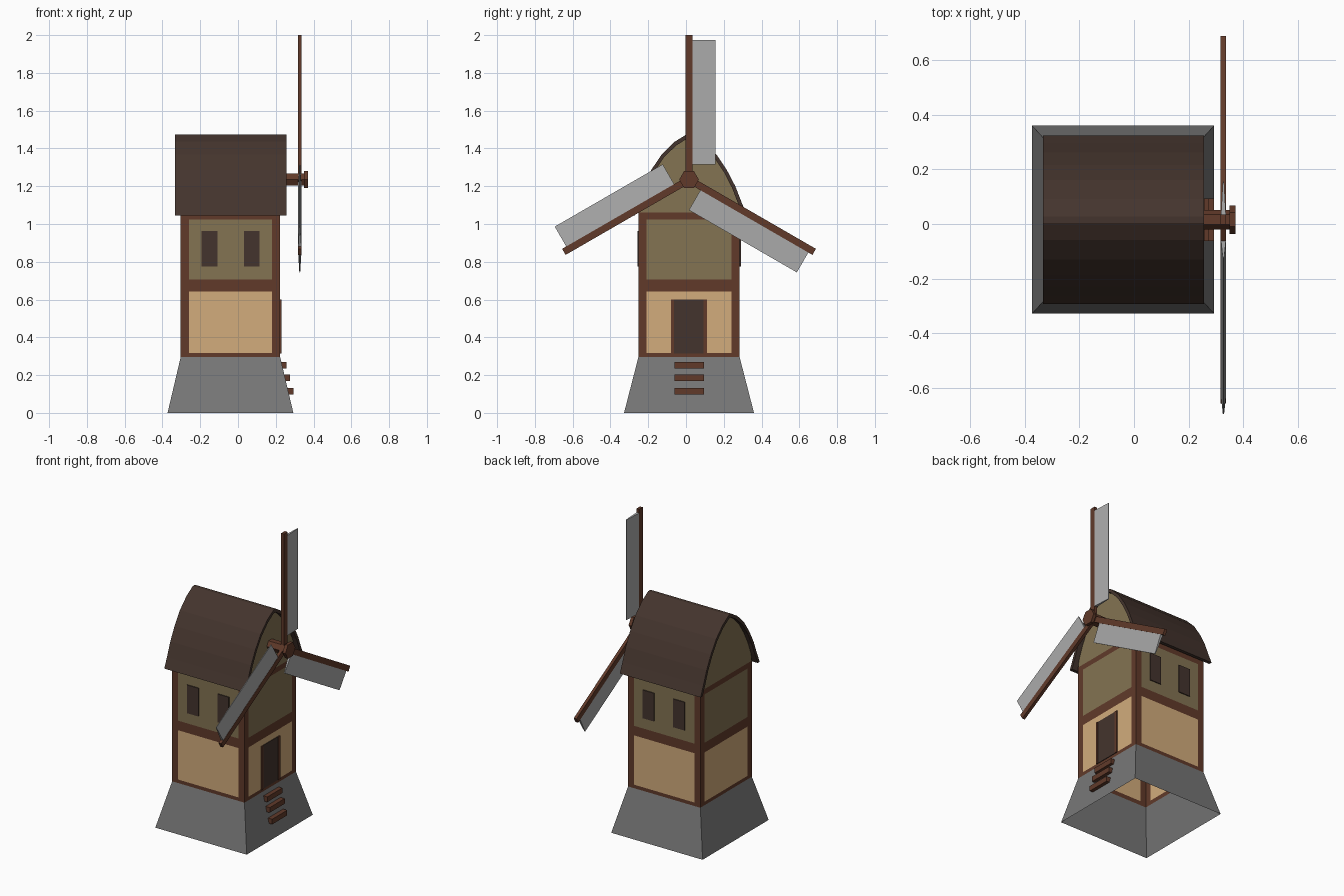
import bpy, math
from mathutils import Matrix, Vector

if "Cube" in bpy.data.objects:
    bpy.data.objects.remove(bpy.data.objects["Cube"])

CX, CY = -0.04, 0.016          # tower axis
HX, HY = 0.2635, 0.268         # tower half sizes


def material(name, rgb):
    m = bpy.data.materials.new(name)
    lin = [min(1, c * 1.04 / 255) ** 2.2 for c in rgb]
    m.diffuse_color = (*lin, 1)
    m.use_nodes = True
    m.node_tree.nodes["Principled BSDF"].inputs["Base Color"].default_value = m.diffuse_color
    return m


STONE = material("stone_grey", (114, 114, 114))
PLASTER = material("tan_plaster", (201, 164, 118))
OLIVE = material("olive_boards", (125, 110, 80))
TIMBER = material("brown_timber", (93, 58, 44))
DARK = material("dark_brown", (67, 53, 47))
CLOTH = material("sail_grey", (164, 164, 164))


def mesh(name, verts, faces, mats, ids=None):
    me = bpy.data.meshes.new(name)
    me.from_pydata([tuple(v) for v in verts], [], faces)
    for m in mats:
        me.materials.append(m)
    if ids:
        for p, i in zip(me.polygons, ids):
            p.material_index = i
    me.update()
    ob = bpy.data.objects.new(name, me)
    bpy.context.collection.objects.link(ob)
    return ob


def box(name, lo, hi, mat):
    v = [(x, y, z) for x in (lo[0], hi[0]) for y in (lo[1], hi[1]) for z in (lo[2], hi[2])]
    f = [(0, 1, 3, 2), (4, 6, 7, 5), (0, 4, 5, 1), (2, 3, 7, 6), (0, 2, 6, 4), (1, 5, 7, 3)]
    return mesh(name, v, f, [mat])


def prism_x(name, outline, x0, x1, mat):
    """Extrude a closed counter-clockwise (y, z) outline along x."""
    n = len(outline)
    v = [(x, y, z) for x in (x0, x1) for y, z in outline]
    f = [(i, (i + 1) % n, n + (i + 1) % n, n + i) for i in range(n)]
    f += [tuple(range(n - 1, -1, -1)), tuple(range(n, 2 * n))]
    return mesh(name, v, f, [mat])


# Stone base: hollow sloping skirt, open at top and bottom
signs = [(-1, -1), (1, -1), (1, 1), (-1, 1)]
ring = [(CX + sx * a, CY + sy * b, z) for a, b, z in ((0.333, 0.344, 0), (HX, HY, 0.295))
        for sx, sy in signs]
mesh("stone_base", ring, [(i, (i + 1) % 4, 4 + (i + 1) % 4, 4 + i) for i in range(4)], [STONE])

# Timber-framed walls: a grid per side, coloured by row and column
levels = [0.29, 0.318, 0.643, 0.706, 1.025, 1.06]
for k, side in enumerate(("front_wall", "right_wall", "back_wall", "left_wall")):
    a, b = (Vector((CX + s[0] * HX, CY + s[1] * HY, 0)) for s in (signs[k], signs[(k + 1) % 4]))
    length = (b - a).length
    cols = [0, 0.043, length - 0.043, length]
    v = [a + (b - a) * (u / length) + Vector((0, 0, z)) for z in levels for u in cols]
    f, ids = [], []
    for r in range(5):
        for c in range(3):
            f.append((r * 4 + c, r * 4 + c + 1, r * 4 + c + 5, r * 4 + c + 4))
            ids.append(0 if c != 1 or r in (0, 2, 4) else (1 if r == 1 else 2))
    mesh(side, v, f, [TIMBER, PLASTER, OLIVE], ids)

# Curved roof shell
half = [(0.308, 1.045), (0.28, 1.11), (0.245, 1.2), (0.2, 1.286), (0.145, 1.368),
        (0.075, 1.436), (0.012, 1.475)]
outer = half + [(-y, z) for y, z in reversed(half)]
inner = [(y * 0.93, 1.045 + (z - 1.045) * 0.945) for y, z in outer]
n = len(outer)
v = [(x, CY + y, z) for x in (-0.333, 0.256) for pts in (outer, inner) for y, z in pts]
f = []
for i in range(n - 1):
    o, q = i, n + i
    f += [(o, o + 1, o + 1 + 2 * n, o + 2 * n), (q + 1, q, q + 2 * n, q + 1 + 2 * n),
          (o + 1, o, q, q + 1), (o + 2 * n, o + 1 + 2 * n, q + 1 + 2 * n, q + 2 * n)]
for i in (0, n - 1):
    f.append((i, i + 2 * n, i + 3 * n, i + n) if i == 0 else (i, i + n, i + 3 * n, i + 2 * n))
mesh("roof", v, f, [DARK])

# Gable ends
gable = [(HY, 1.06)] + inner[1:-1] + [(-HY, 1.06)]
for name, x, d in (("right_gable", CX + HX, 1), ("left_gable", CX - HX, -1)):
    mesh(name, [(x, CY + y, z) for y, z in gable], [tuple(range(len(gable)))[::d]], [OLIVE])

# Windows, front and back
for x0, x1 in ((-0.192, -0.109), (0.032, 0.113)):
    for s, side in ((-1, "front"), (1, "back")):
        y = CY + s * HY
        box(side + "_window", (x0, min(y, y + s * 0.006), 0.776),
            (x1, max(y, y + s * 0.006), 0.962), DARK)

# Door with side posts
wx = CX + HX
box("door", (wx, -0.064, 0.315), (wx + 0.004, 0.093, 0.6), DARK)
box("door_post_left", (wx, -0.08, 0.315), (wx + 0.007, -0.064, 0.6), TIMBER)
box("door_post_right", (wx, 0.093, 0.315), (wx + 0.007, 0.112, 0.6), TIMBER)

# Steps up the base
for x, z in ((0.257, 0.235), (0.275, 0.17), (0.293, 0.098)):
    box("step", (x - 0.03, CY - 0.078, z), (x, CY + 0.078, z + 0.034), TIMBER)

# Axle and hub cap, six-sided
HZ = 1.235


def hexagon(r):
    return [(CY + r * math.cos(i * math.pi / 3), HZ + r * math.sin(i * math.pi / 3))
            for i in range(6)]


prism_x("axle", hexagon(0.036), 0.2, 0.352, TIMBER)
prism_x("hub_cap", hexagon(0.052), 0.35, 0.371, TIMBER)

# Three blades: an arm with a sail that thins toward its trailing edge
for k in range(3):
    place = Matrix.Translation((0.327, CY, HZ)) @ Matrix.Rotation(k * math.tau / 3, 4, 'X')
    arm = box("blade_arm", (-0.01, -0.0185, 0), (0.01, 0.0185, 0.765), TIMBER)
    sail_v = [(x * t, y, z) for z in (0.08, 0.74)
              for y, t in ((0.015, 1), (0.14, 0.25)) for x in (-0.009, 0.009)]
    sail = mesh("sail", sail_v, [(0, 2, 3, 1), (4, 5, 7, 6), (0, 1, 5, 4), (2, 6, 7, 3),
                                 (0, 4, 6, 2), (1, 3, 7, 5)], [CLOTH])
    arm.matrix_world = place
    sail.matrix_world = place
